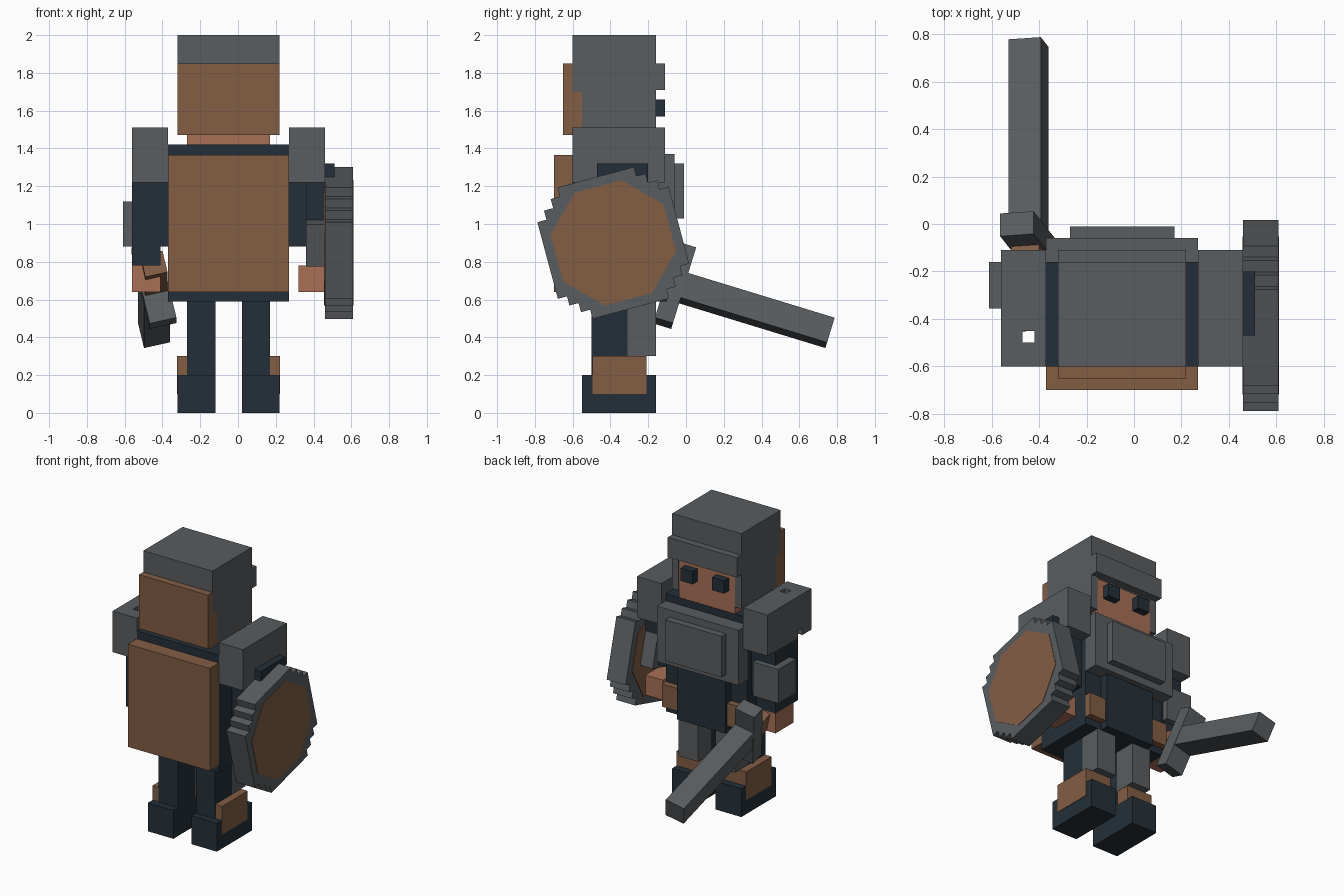
import bpy, bmesh, math
from mathutils import Matrix, Vector

if "Cube" in bpy.data.objects:
    bpy.data.objects.remove(bpy.data.objects["Cube"])

CX = -0.05  # body's plane of symmetry


def material(name, rgb):
    lin = [((c / 255 + 0.055) / 1.055) ** 2.4 for c in rgb] + [1]
    m = bpy.data.materials.new(name)
    m.use_nodes = True
    m.diffuse_color = lin
    m.node_tree.nodes["Principled BSDF"].inputs["Base Color"].default_value = lin
    return m


GREY = material("steel grey", (89, 93, 96))
BROWN = material("leather brown", (130, 93, 68))
DARK = material("dark navy cloth", (36, 47, 56))
SKIN = material("skin", (168, 112, 87))


def finish(name, bm, mat):
    bmesh.ops.recalc_face_normals(bm, faces=bm.faces)
    me = bpy.data.meshes.new(name)
    bm.to_mesh(me)
    bm.free()
    me.materials.append(mat)
    ob = bpy.data.objects.new(name, me)
    bpy.context.scene.collection.objects.link(ob)
    return ob


def block(name, mat, size, centre, rot=Matrix()):
    bm = bmesh.new()
    bmesh.ops.create_cube(bm, size=1)
    bm.transform(Matrix.Translation(centre) @ rot @ Matrix.Diagonal((*size, 1)))
    return finish(name, bm, mat)


def box(name, mat, x0, x1, y0, y1, z0, z1):
    return block(name, mat, (x1 - x0, y1 - y0, z1 - z0),
                 ((x0 + x1) / 2, (y0 + y1) / 2, (z0 + z1) / 2))


def pair(name, mat, x0, x1, *yz):
    """Box on the +x side and its mirror image across the body centre."""
    box("left_" + name, mat, x0, x1, *yz)
    box("right_" + name, mat, 2 * CX - x1, 2 * CX - x0, *yz)


def prism(name, mat, pts, x0, x1):
    """Extrude a (y, z) outline along x."""
    bm = bmesh.new()
    f = bm.faces.new([bm.verts.new((x0, y, z)) for y, z in pts])
    ext = bmesh.ops.extrude_face_region(bm, geom=[f])["geom"]
    bmesh.ops.translate(bm, vec=(x1 - x0, 0, 0),
                        verts=[v for v in ext if isinstance(v, bmesh.types.BMVert)])
    return finish(name, bm, mat)


# Head and helmet
box("head", SKIN, -0.27, 0.17, -0.55, -0.163, 1.42, 1.75)
box("helmet_crown", GREY, -0.32, 0.22, -0.60, -0.16, 1.70, 2.0)
box("helmet_brow", GREY, -0.32, 0.22, -0.16, -0.11, 1.71, 1.85)
pair("helmet_cheek", GREY, 0.17, 0.22, -0.55, -0.16, 1.47, 1.70)
pair("eye", DARK, 0.025, 0.12, -0.17, -0.11, 1.57, 1.66)
box("hair_back", BROWN, -0.32, 0.22, -0.65, -0.60, 1.47, 1.85)
box("hair_lower", BROWN, -0.32, 0.22, -0.60, -0.55, 1.47, 1.70)

# Torso, breastplate, belt and cape
box("torso", DARK, -0.37, 0.27, -0.60, -0.16, 0.59, 1.42)
box("breastplate", GREY, -0.37, 0.27, -0.16, -0.06, 0.98, 1.37)
box("breastplate_panel", GREY, -0.27, 0.17, -0.06, -0.01, 1.03, 1.32)
box("belt", BROWN, -0.37, 0.27, -0.16, -0.115, 0.64, 0.80)
box("tabard", DARK, -0.24, 0.14, -0.16, -0.10, 0.59, 0.98)
box("cape", BROWN, -0.37, 0.27, -0.70, -0.60, 0.64, 1.365)

# Legs and boots
pair("leg", DARK, 0.02, 0.17, -0.50, -0.31, 0.19, 0.60)
pair("shin_guard", GREY, 0.02, 0.17, -0.31, -0.16, 0.30, 0.59)
pair("boot_cuff", BROWN, 0.022, 0.223, -0.495, -0.21, 0.10, 0.30)
pair("foot", DARK, 0.02, 0.22, -0.55, -0.16, 0.0, 0.20)

# Right arm; the shoulder guard has a small slot
box("right_shoulder_guard", GREY, -0.56, -0.37, -0.45, -0.11, 1.22, 1.51)
box("right_shoulder_guard_back", GREY, -0.56, -0.37, -0.60, -0.50, 1.22, 1.51)
box("right_shoulder_outer_strap", GREY, -0.56, -0.47, -0.50, -0.45, 1.27, 1.51)
box("right_shoulder_inner_strap", GREY, -0.42, -0.37, -0.50, -0.45, 1.27, 1.51)
box("right_sleeve", DARK, -0.56, -0.41, -0.45, -0.20, 0.78, 1.22)
box("right_sleeve_inner", DARK, -0.41, -0.37, -0.45, -0.20, 0.88, 1.22)
box("right_bracer", GREY, -0.61, -0.41, -0.355, -0.16, 0.88, 1.12)
box("right_hand", SKIN, -0.56, -0.41, -0.40, -0.20, 0.64, 0.78)

# Left arm, with the forearm raised behind the shield
tilt = Matrix.Rotation(math.radians(15), 4, "X")
box("left_shoulder_guard", GREY, 0.27, 0.46, -0.60, -0.11, 1.22, 1.51)
box("left_sleeve_inner", DARK, 0.27, 0.37, -0.45, -0.20, 0.88, 1.22)
box("left_sleeve", DARK, 0.36, 0.51, -0.47, -0.20, 0.95, 1.32)
block("left_bracer", GREY, (0.15, 0.37, 0.23), (0.435, -0.35, 0.935), tilt)
box("left_hand", SKIN, 0.32, 0.46, -0.40, -0.20, 0.64, 0.78)

# Shield: stepped octagon turned by 15 degrees
HUB = Vector((0, -0.385, 0.9))


def turned(y, z):
    v = HUB + tilt.to_3x3() @ Vector((0, y, z))
    return v.y, v.z


corner = [(0.36, 0.21), (0.31, 0.21), (0.31, 0.26), (0.26, 0.26),
          (0.26, 0.31), (0.21, 0.31), (0.21, 0.36)]
rim = []
for k in range(4):
    c, s = ((1, 0), (0, 1), (-1, 0), (0, -1))[k]
    rim += [turned(c * y - s * z, s * y + c * z) for y, z in corner]
prism("shield", GREY, rim, 0.46, 0.608)
face = [turned(0.335 * math.cos(math.radians(22.5 + 45 * k)),
               0.335 * math.sin(math.radians(22.5 + 45 * k))) for k in range(8)]
prism("shield_outer_face", BROWN, face, 0.606, 0.611)
prism("shield_inner_face", BROWN, face, 0.456, 0.462)

# Sword, pitched forward and rolled in the right hand
pose = (Matrix.Rotation(math.radians(-17), 4, "X")
        @ Matrix.Rotation(math.radians(-13), 4, "Y"))
HILT = Vector((-0.445, -0.06, 0.675))


def sword_part(name, mat, size, along):
    block(name, mat, size, HILT + pose.to_3x3() @ Vector((0, along, 0)), pose)


sword_part("sword_blade", GREY, (0.14, 0.86, 0.14), 0.43)
sword_part("sword_guard", GREY, (0.145, 0.10, 0.43), 0.0)
sword_part("sword_grip", BROWN, (0.12, 0.36, 0.12), -0.21)
